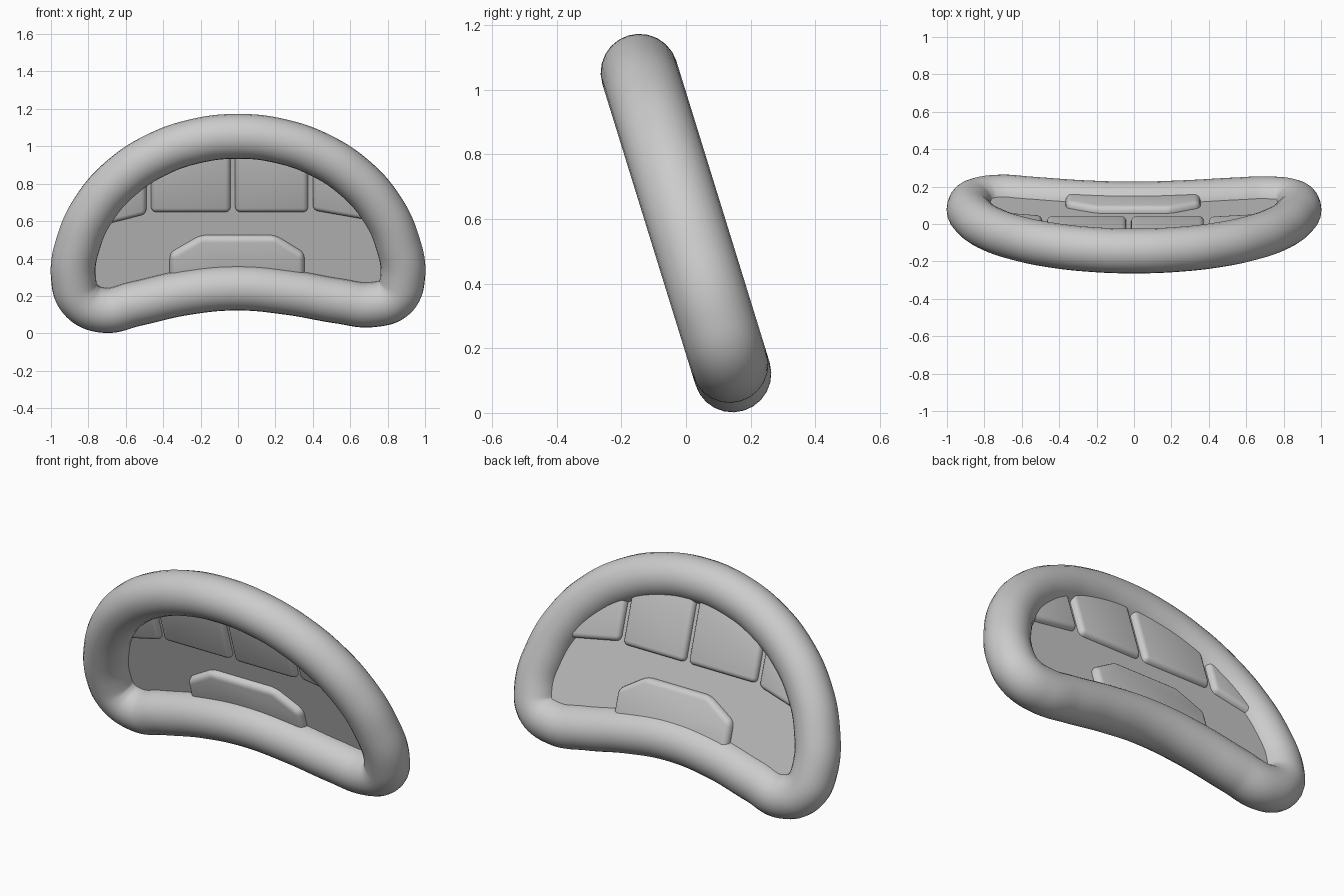
import bpy, bmesh, math
from mathutils import Matrix

if "Cube" in bpy.data.objects:
    bpy.data.objects.remove(bpy.data.objects["Cube"], do_unlink=True)

GREY = (0.6, 0.6, 0.6, 1)
mat = bpy.data.materials.new("soft grey")
mat.use_nodes = True
mat.diffuse_color = GREY
mat.node_tree.nodes["Principled BSDF"].inputs["Base Color"].default_value = GREY

TILT = math.radians(17.2)
MID = 0.587     # height of the tilt axis
BACK = -0.036   # depth of the sheet, teeth and tongue behind the ring's centre
# Parts are drawn flat in XY, then stood up leaning toward the front
STAND = Matrix.Translation((0, 0, MID)) @ Matrix.Rotation(math.pi / 2 + TILT, 4, "X")


def flat(points):
    """Upright (x, z) points to the leaning drawing plane."""
    return [(x, (z - MID) / math.cos(TILT)) for x, z in points]


def finish(ob):
    bpy.context.collection.objects.link(ob)
    bpy.ops.object.select_all(action="DESELECT")
    ob.select_set(True)
    bpy.context.view_layer.objects.active = ob
    bpy.ops.object.convert(target="MESH")
    ob = bpy.context.object
    ob.data.transform(STAND)
    ob.data.materials.clear()
    ob.data.materials.append(mat)
    bpy.ops.object.shade_smooth_by_angle(angle=math.radians(40))


def loop(name, points, radius, depth):
    """Closed smooth curve: a tube if it has a radius, else a filled sheet."""
    cu = bpy.data.curves.new(name, "CURVE")
    cu.dimensions = "3D" if radius else "2D"
    cu.fill_mode = "FULL" if radius else "BOTH"
    cu.bevel_depth = radius
    cu.bevel_resolution = 10
    cu.resolution_u = 12
    sp = cu.splines.new("BEZIER")
    sp.bezier_points.add(len(points) - 1)
    for bp, (x, y) in zip(sp.bezier_points, flat(points)):
        bp.co = (x, y, 0)
        bp.handle_left_type = bp.handle_right_type = "AUTO"
    sp.use_cyclic_u = True
    ob = bpy.data.objects.new(name, cu)
    ob.location.z = depth
    finish_at(ob)


def finish_at(ob):
    """Finish a part, keeping its depth as a shift along the leaning normal."""
    shift = STAND.to_3x3() @ ob.location
    finish(ob)
    ob.location = shift


def slab(name, points, half, round_):
    """Rounded plate sticking out on both sides of the sheet."""
    bm = bmesh.new()
    face = bm.faces.new([bm.verts.new((x, y, -half)) for x, y in flat(points)])
    ext = bmesh.ops.extrude_face_region(bm, geom=[face])
    bmesh.ops.translate(bm, vec=(0, 0, 2 * half),
                        verts=[v for v in ext["geom"] if isinstance(v, bmesh.types.BMVert)])
    bmesh.ops.recalc_face_normals(bm, faces=bm.faces)
    me = bpy.data.meshes.new(name)
    bm.to_mesh(me)
    bm.free()
    ob = bpy.data.objects.new(name, me)
    ob.location.z = BACK
    bev = ob.modifiers.new("round", "BEVEL")
    bev.width, bev.segments = round_, 4
    bev.limit_method = "ANGLE"
    bev.angle_limit = math.radians(20)
    finish_at(ob)


# Lip ring: half-ellipse arch closed by a sagging, slightly lopsided lower lip
ARCH = [(0.88 * math.cos(a), 0.30 + 0.753 * math.sin(a))
        for a in (math.pi * i / 12 for i in range(13))]
LOWER = [(-0.84, 0.18), (-0.72, 0.123), (-0.55, 0.157), (-0.28, 0.217), (0, 0.242),
         (0.28, 0.217), (0.54, 0.172), (0.72, 0.153), (0.84, 0.195)]
loop("lip_ring", ARCH + LOWER, 0.12, 0)
loop("mouth_back", ARCH + LOWER, 0, BACK)

# Upper teeth
TEETH = {
    "outer_right_tooth": [(-0.80, 0.55), (-0.49, 0.63), (-0.49, 0.91), (-0.67, 0.77)],
    "inner_right_tooth": [(-0.465, 0.64), (-0.04, 0.64), (-0.04, 1.03), (-0.465, 0.94)],
    "inner_left_tooth": [(-0.015, 0.64), (0.375, 0.64), (0.375, 0.97), (-0.015, 1.03)],
    "outer_left_tooth": [(0.80, 0.58), (0.40, 0.65), (0.40, 0.95), (0.66, 0.77)],
}
for name, pts in TEETH.items():
    slab(name, pts, 0.032, 0.028)

# Tongue
slab("tongue", [(-0.365, 0.22), (-0.365, 0.42), (-0.20, 0.515), (0.20, 0.515),
                (0.355, 0.42), (0.355, 0.22), (0, 0.25)], 0.037, 0.032)
